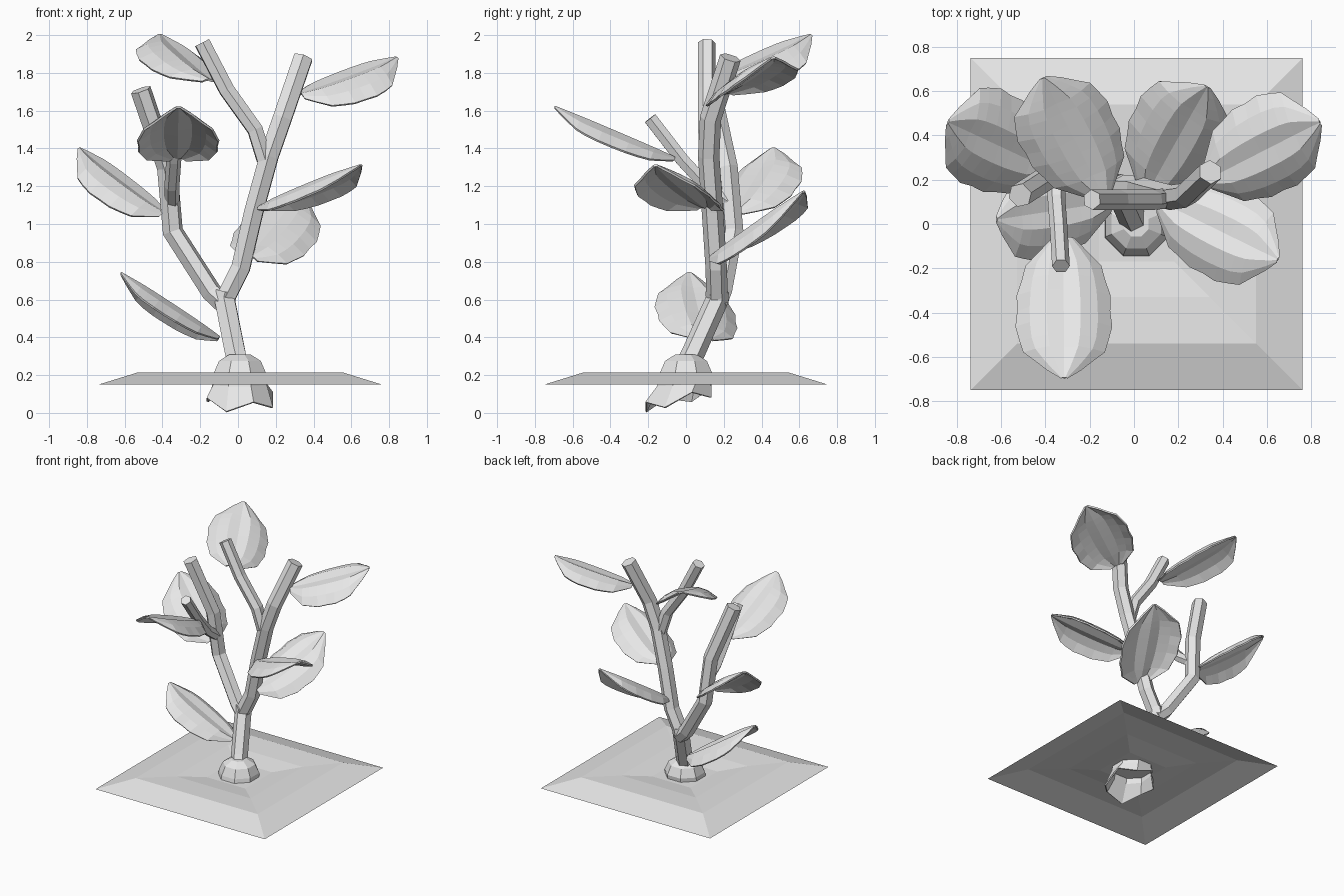
import bpy, bmesh
from math import cos, sin, pi
from mathutils import Vector

cube = bpy.data.objects.get("Cube")
if cube:
    bpy.data.objects.remove(cube, do_unlink=True)

mat = bpy.data.materials.new("light grey")
mat.use_nodes = True
grey = (0.8, 0.8, 0.8, 1)
mat.diffuse_color = grey
mat.node_tree.nodes["Principled BSDF"].inputs["Base Color"].default_value = grey


def skin(name, rings, closed=True, cap=False):
    """Bridge rows of points into a flat-shaded mesh."""
    bm = bmesh.new()
    rows = [[bm.verts.new(p) for p in ring] for ring in rings]
    count = len(rows[0])
    for low, high in zip(rows, rows[1:]):
        for i in range(count if closed else count - 1):
            j = (i + 1) % count
            bm.faces.new((low[i], low[j], high[j], high[i]))
    if cap:
        bm.faces.new(rows[-1])
    mesh = bpy.data.meshes.new(name)
    bm.to_mesh(mesh)
    bm.free()
    mesh.materials.append(mat)
    obj = bpy.data.objects.new(name, mesh)
    bpy.context.collection.objects.link(obj)
    return obj


def branch(name, depth, points):
    """Six-sided tube along a bent path."""
    curve = bpy.data.curves.new(name, "CURVE")
    curve.dimensions = "3D"
    curve.bevel_depth = depth
    curve.bevel_resolution = 1
    curve.use_fill_caps = True
    spline = curve.splines.new("POLY")
    spline.points.add(len(points) - 1)
    for point, co in zip(spline.points, points):
        point.co = (*co, 1)
    spline.use_smooth = False
    curve.materials.append(mat)
    obj = bpy.data.objects.new(name, curve)
    bpy.context.collection.objects.link(obj)
    bpy.ops.object.select_all(action="DESELECT")
    obj.select_set(True)
    bpy.context.view_layer.objects.active = obj
    bpy.ops.object.convert(target="MESH")


# Half width along a leaf, and height of its cross-section
OUTLINE = [(0, .22), (.08, .5), (.17, .78), (.27, .9), (.37, .97), (.48, 1),
           (.59, 1), (.7, .95), (.78, .84), (.85, .62), (.93, .34), (1, .06)]
SECTION = [(-1, -.36), (-.7, -.13), (-.35, .02), (0, -.04),
           (.35, .02), (.7, -.13), (1, -.36)]


def leaf(name, base, tip, side):
    """Cupped blade from base to tip; side is the half-width vector."""
    base, tip, side = Vector(base), Vector(tip), Vector(side)
    along = tip - base
    normal = along.cross(side).normalized()
    if normal.z < 0:
        normal.negate()
    rings = []
    for k, (u, width) in enumerate(OUTLINE):
        ring = []
        for v, lift in SECTION:
            wave = .96 if abs(v) == 1 and k % 2 else 1
            ring.append(base + along * u + side * (v * width * wave)
                        + normal * (lift * width * side.length))
        rings.append(ring)
    obj = skin(name, rings, closed=False)
    solid = obj.modifiers.new("thickness", "SOLIDIFY")
    solid.thickness = .012
    solid.offset = 0


# Ground sheet: sloped rim, flat bed, shallow hollow
def square(half, z):
    return [(.012 + half * sx, half * sy, z)
            for sx, sy in ((-1, -1), (1, -1), (1, 1), (-1, 1))]


skin("ground_plate", [square(.75, .15), square(.54, .215), square(.33, .205),
                      square(.17, .18)], cap=True)

# Root bulb: faceted dome with a tilted, open skirt
def circle(radius, z, y=0, tilt=0, wave=0):
    ring = []
    for i in range(8):
        a = 2 * pi * (i + .5) / 8
        ring.append((.01 + radius * cos(a), y + radius * sin(a),
                     z + tilt * sin(a) + wave * (-1) ** i))
    return ring


bulb = skin("root_bulb", [circle(.19, .07, -.04, .04, .025),
                          circle(.155, .15, -.01, .01), circle(.15, .21),
                          circle(.12, .275), circle(.06, .31)], cap=True)
wall = bulb.modifiers.new("thickness", "SOLIDIFY")
wall.thickness = .01

# Trunk and branches
branch("trunk", .062, [(.01, -.01, .22), (-.015, .04, .32), (-.07, .165, .6),
                       (-.06, .165, .64)])
branch("right_limb", .057, [(-.08, .165, .58), (.015, .16, .77), (.085, .14, 1.07),
                            (.165, .12, 1.36), (.235, .13, 1.56), (.345, .235, 1.88)])
branch("upper_branch", .046, [(.14, .115, 1.34), (.09, .11, 1.5),
                              (-.06, .11, 1.71), (-.19, .11, 1.96)])
branch("left_limb", .056, [(-.065, .165, .57), (-.14, .19, .64), (-.345, .25, .96),
                           (-.375, .22, 1.3), (-.515, .13, 1.71)])
branch("front_branch", .04, [(-.35, .22, 1.12), (-.35, .11, 1.2),
                             (-.34, -.02, 1.34), (-.33, -.19, 1.56)])

# Leaves
leaf("front_leaf", (-.32, -.06, 1.35), (-.315, -.695, 1.62), (.215, 0, 0))
leaf("top_right_leaf", (.33, .2, 1.69), (.84, .46, 1.88), (-.09, .2, .05))
leaf("lower_back_leaf", (.06, .14, .83), (.33, .62, 1.17), (.19, -.11, -.06))
leaf("top_back_leaf", (-.14, .13, 1.76), (-.41, .66, 2.0), (-.2, -.09, .04))
leaf("left_leaf", (-.39, .25, 1.06), (-.84, .46, 1.4), (.09, .21, .03))
leaf("right_leaf", (.12, .1, 1.09), (.65, -.16, 1.31), (.09, .19, 0))
leaf("low_left_leaf", (-.1, .1, .4), (-.62, .02, .74), (0, -.21, .02))
